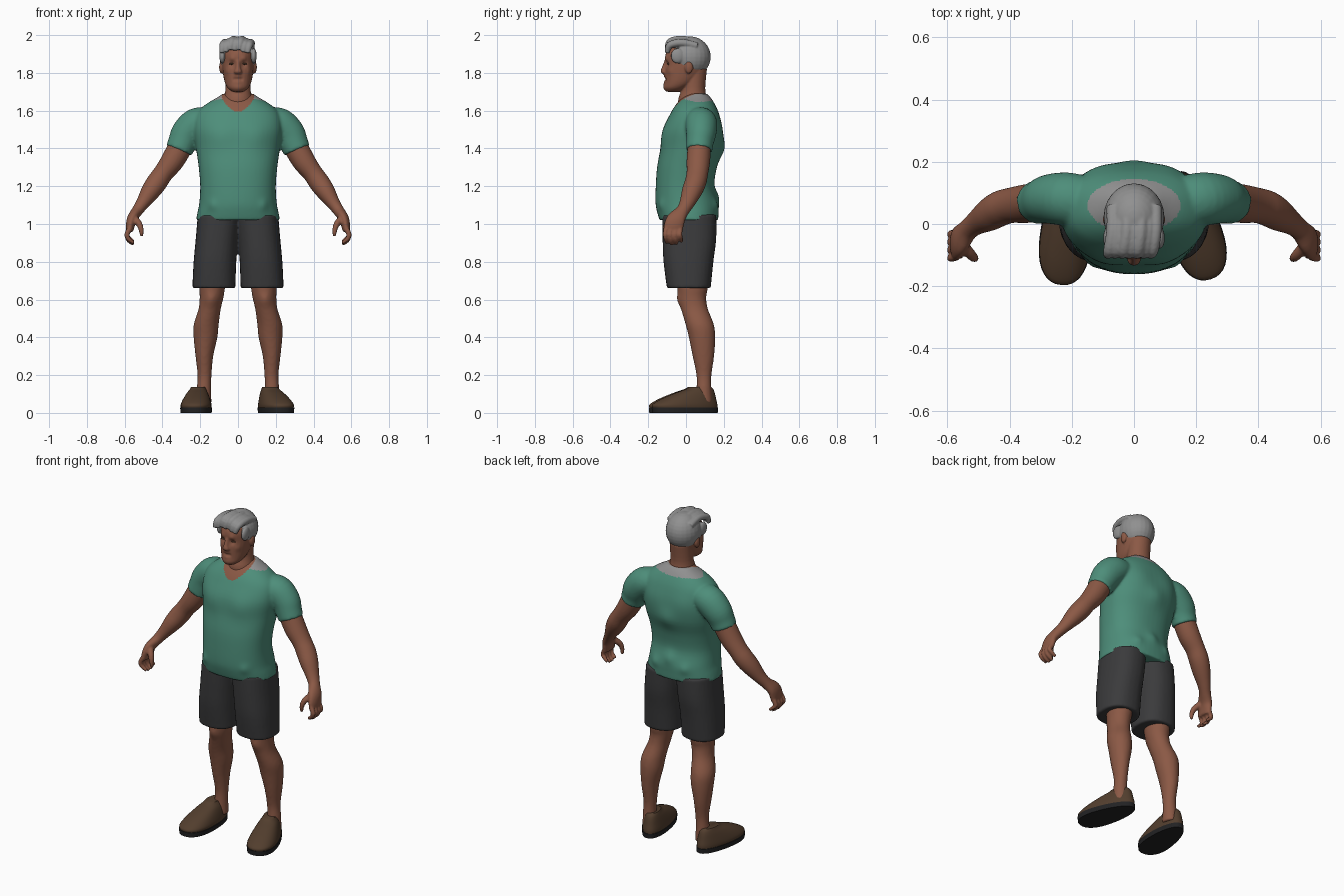
import bpy, bmesh, math
from mathutils import Vector, Matrix

cube = bpy.data.objects.get("Cube")
if cube:
    bpy.data.objects.remove(cube)

X, Y = Vector((1, 0, 0)), Vector((0, 1, 0))
SIDES = (-1, 1)


def material(name, *rgb):
    mat = bpy.data.materials.new(name)
    mat.use_nodes = True
    mat.diffuse_color = (*rgb, 1)
    node = next(n for n in mat.node_tree.nodes if n.type == 'BSDF_PRINCIPLED')
    node.inputs["Base Color"].default_value = (*rgb, 1)
    node.inputs["Roughness"].default_value = 0.8
    return mat


skin = material("skin", .26, .1, .06)
green = material("green cloth", .075, .27, .195)
charcoal = material("charcoal cloth", .043, .043, .045)
grey = material("grey hair", .28, .28, .28)
brown = material("brown leather", .085, .048, .027)
black = material("black rubber", .016, .016, .017)


def spline(rows, steps):
    """Catmull-Rom interpolation of section rows."""
    out = []
    for i in range(len(rows) - 1):
        quad = [rows[max(i - 1, 0)], rows[i], rows[i + 1], rows[min(i + 2, len(rows) - 1)]]
        for k in range(steps):
            t = k / steps
            out.append([b + .5 * t * (c - a + t * (2 * a - 5 * b + 4 * c - d + t * (3 * (b - c) + d - a)))
                        for a, b, c, d in zip(*quad)])
    return out + [list(rows[-1])]


def loft(bm, rows, ref=None, boxy=1.0, n=28, steps=4, side=1):
    """Closed tube through rows of x, y, z, radius u, radius v; level sections without ref."""
    rows = spline([(r[0] * side, *r[1:]) for r in rows], steps)
    centres = [Vector(r[:3]) for r in rows]
    rings = []
    for i, (c, row) in enumerate(zip(centres, rows)):
        u, v = X, Y
        if ref:
            t = centres[min(i + 1, len(rows) - 1)] - centres[max(i - 1, 0)]
            u = t.cross(ref).normalized()
            v = t.cross(u).normalized()
        ring = []
        for k in range(n):
            co, si = math.cos(math.tau * k / n), math.sin(math.tau * k / n)
            a = math.copysign(abs(co) ** boxy, co) * row[3]
            b = math.copysign(abs(si) ** boxy, si) * row[4]
            ring.append(bm.verts.new(c + u * a + v * b))
        rings.append(ring)
    for low, high in zip(rings, rings[1:]):
        for k in range(n):
            j = (k + 1) % n
            bm.faces.new((low[k], low[j], high[j], high[k]))
    bm.faces.new(rings[0])
    bm.faces.new(rings[-1])


def ball(bm, centre, size):
    bmesh.ops.create_uvsphere(bm, u_segments=24, v_segments=16, radius=1,
                              matrix=Matrix.Translation(centre) @ Matrix.Diagonal((*size, 1)))


def finish(name, bm, *mats):
    bmesh.ops.recalc_face_normals(bm, faces=bm.faces)
    mesh = bpy.data.meshes.new(name)
    bm.to_mesh(mesh)
    bm.free()
    obj = bpy.data.objects.new(name, mesh)
    bpy.context.collection.objects.link(obj)
    for mat in mats:
        mesh.materials.append(mat)
    mesh.shade_smooth()
    mesh.set_sharp_from_angle(angle=math.radians(50))
    return obj


def fuse(name, bm, *mats, voxel=.009, smooth=4, mirror=False, bumps=(), rule=None):
    """Merge overlapping pieces into one skin, then sculpt and colour it."""
    obj = finish(name, bm)
    mod = obj.modifiers.new("Merge", 'REMESH')
    mod.mode, mod.voxel_size = 'VOXEL', voxel
    mod = obj.modifiers.new("Soften", 'SMOOTH')
    mod.factor, mod.iterations = .5, smooth
    if mirror:
        obj.modifiers.new("Mirror", 'MIRROR')
    graph = bpy.context.evaluated_depsgraph_get()
    mesh = bpy.data.meshes.new_from_object(obj.evaluated_get(graph))
    obj.modifiers.clear()
    obj.data = mesh
    mesh.materials.clear()
    for mat in mats:
        mesh.materials.append(mat)
    for centre, radius, push in bumps:
        for side in (SIDES if centre[0] else (1,)):
            c = Vector((centre[0] * side, *centre[1:]))
            for v in mesh.vertices:
                v.co.y += push * math.exp(-((v.co - c).length / radius) ** 2)
    for face in mesh.polygons:
        face.material_index = rule(face.center) if rule else 0
    mesh.shade_smooth()
    return obj


# Shirt: torso and sleeves, with the neckline and yoke coloured on its faces
def shirt_colour(p):
    if p.z > 1.59 and (p.x / .085) ** 2 + ((p.y - .015) / .092) ** 2 < 1:
        return 1
    if p.z > 1.6 and (p.x / .15) ** 2 + ((p.y - .06) / .085) ** 2 < 1:
        return 2
    return 0


bm = bmesh.new()
loft(bm, [(0, .015, 1.02, .222, .155), (0, .01, 1.06, .215, .162), (0, .005, 1.11, .205, .166),
          (0, -.005, 1.2, .2, .155), (0, .005, 1.3, .208, .158), (0, .028, 1.4, .222, .163),
          (0, .035, 1.5, .235, .156), (0, .045, 1.58, .222, .13), (0, .05, 1.63, .175, .105),
          (0, .055, 1.67, .11, .075), (0, .06, 1.69, .08, .05)], boxy=.88, n=48)
for side in SIDES:
    loft(bm, [(.16, .07, 1.55, .07, .08), (.22, .08, 1.53, .085, .085), (.27, .08, 1.48, .084, .08),
              (.295, .073, 1.43, .076, .072), (.312, .07, 1.39, .072, .07)], ref=Y, side=side)
fuse("shirt", bm, green, skin, grey, voxel=.008, rule=shirt_colour,
     bumps=[((.1, -.12, 1.46), .07, -.008), ((.11, .19, 1.5), .08, .008), ((0, .19, 1.4), .06, .012),
            ((0, .16, 1.15), .04, .012), ((.1, .15, 1.1), .03, .008), ((.14, -.13, 1.1), .03, -.008)])

# Shorts
bm = bmesh.new()
for side in SIDES:
    loft(bm, [(.128, .015, .66, .114, .116), (.122, .013, .8, .113, .132),
              (.112, .018, .92, .112, .142), (.1, .018, 1.05, .113, .143)], boxy=.85, side=side)
fuse("shorts", bm, charcoal, smooth=2)

# Legs
bm = bmesh.new()
loft(bm, [(.18, .095, .05, .04, .045), (.18, .095, .13, .038, .04), (.177, .095, .2, .037, .04),
          (.178, .092, .3, .047, .057), (.172, .085, .4, .063, .07), (.168, .072, .47, .066, .075),
          (.15, .045, .55, .059, .071), (.14, .035, .61, .063, .072), (.137, .035, .66, .068, .08),
          (.13, .03, .75, .075, .085)])
fuse("legs", bm, skin, mirror=True, bumps=[((.145, -.035, .6), .035, -.012)])

# Arms with palms, curled fingers and thumbs
bm = bmesh.new()
loft(bm, [(.27, .075, 1.48, .06, .06), (.31, .07, 1.4, .064, .062), (.35, .065, 1.33, .061, .062),
          (.395, .06, 1.27, .053, .057), (.43, .05, 1.22, .055, .057), (.465, .03, 1.17, .05, .053),
          (.505, .005, 1.11, .036, .04), (.533, -.018, 1.07, .03, .035), (.56, -.05, 1.03, .027, .048),
          (.57, -.065, .99, .023, .052), (.572, -.067, .96, .018, .048)], ref=Y)
for i in range(4):
    y = -.106 + .026 * i
    drop = (.008, 0, .002, .014)[i]
    loft(bm, [(.57, y, .98, .014, .013), (.588, y - .004, .945, .014, .012),
              (.578, y, .912 + drop, .012, .012), (.552, y + .004, .892 + drop, .009, .009)], ref=Y, n=12)
loft(bm, [(.55, -.07, 1.03, .02, .02), (.523, -.1, 1.0, .017, .017), (.512, -.11, .965, .013, .013),
          (.511, -.108, .935, .009, .009)], ref=Y, n=12)
fuse("arms", bm, skin, voxel=.006, smooth=3, mirror=True)

# Head and neck, with nose and ears
bm = bmesh.new()
loft(bm, [(0, .04, 1.58, .1, .08), (0, .035, 1.66, .077, .076), (0, .04, 1.72, .066, .062),
          (0, .045, 1.82, .066, .066)])
loft(bm, [(0, -.066, 1.7, .03, .035), (0, -.055, 1.72, .055, .058), (0, -.032, 1.75, .07, .08),
          (0, -.01, 1.8, .08, .102), (0, 0, 1.85, .084, .11), (0, .002, 1.9, .082, .11),
          (0, 0, 1.94, .066, .085), (0, 0, 1.96, .04, .05)], boxy=.92)
loft(bm, [(0, -.1, 1.87, .012, .012), (0, -.113, 1.83, .013, .015),
          (0, -.118, 1.805, .021, .016), (0, -.106, 1.79, .014, .01)], n=16)
for side in SIDES:
    ball(bm, (.087 * side, .015, 1.83), (.013, .022, .034))
fuse("head", bm, skin, voxel=.005, smooth=3,
     bumps=[((.034, -.11, 1.847), .017, .013), ((.035, -.11, 1.875), .018, -.007),
            ((.06, -.08, 1.81), .02, -.006), ((0, -.11, 1.766), .01, .006), ((.017, -.11, 1.766), .01, .006),
            ((0, -.11, 1.78), .012, -.005), ((0, -.11, 1.752), .013, -.005), ((0, -.1, 1.725), .022, -.009)])

# Narrow dark eyes
bm = bmesh.new()
for side in SIDES:
    ball(bm, (.034 * side, -.092, 1.848), (.014, .008, .005))
finish("eyes", bm, brown)

# Hair: cap, temples and locks swept forward
bm = bmesh.new()
ball(bm, (0, .021, 1.885), (.098, .11, .108))
for side in SIDES:
    ball(bm, (.083 * side, -.045, 1.89), (.016, .035, .04))
for i in range(7):
    x = .023 * (i - 3)
    z = -4 * x * x - .006 * (i % 2)
    loft(bm, [(x, .06, 1.962 + z, .018, .02), (x, -.02, 1.979 + z, .02, .02),
              (x - .01, -.085, 1.966 + z, .019, .02), (x - .018, -.1, 1.925 + z, .012, .012)],
         ref=X, n=14)
fuse("hair", bm, grey, voxel=.005, smooth=2)

# Slip-on shoes, narrower at the heel, each with a flat sole
UPPER = [(0, 0, .025, .077, .177), (0, 0, .045, .078, .177), (0, .022, .075, .07, .148),
         (0, .055, .105, .058, .108), (0, .08, .125, .047, .075), (0, .085, .138, .04, .058)]
SOLE = [(0, 0, 0, .079, .179), (0, 0, .028, .081, .181)]
for label, x, y, turn in (("left", .193, -.005, 17), ("right", -.218, -.016, -5)):
    for part, rows, mat in (("shoe", UPPER, brown), ("sole", SOLE, black)):
        bm = bmesh.new()
        loft(bm, rows, boxy=.88, n=40, steps=4 if part == "shoe" else 1)
        for v in bm.verts:
            v.co.x *= 1 - 1.1 * v.co.y
        obj = finish(f"{label}_{part}", bm, mat)
        obj.location = (x, y, 0)
        obj.rotation_euler.z = math.radians(turn)
